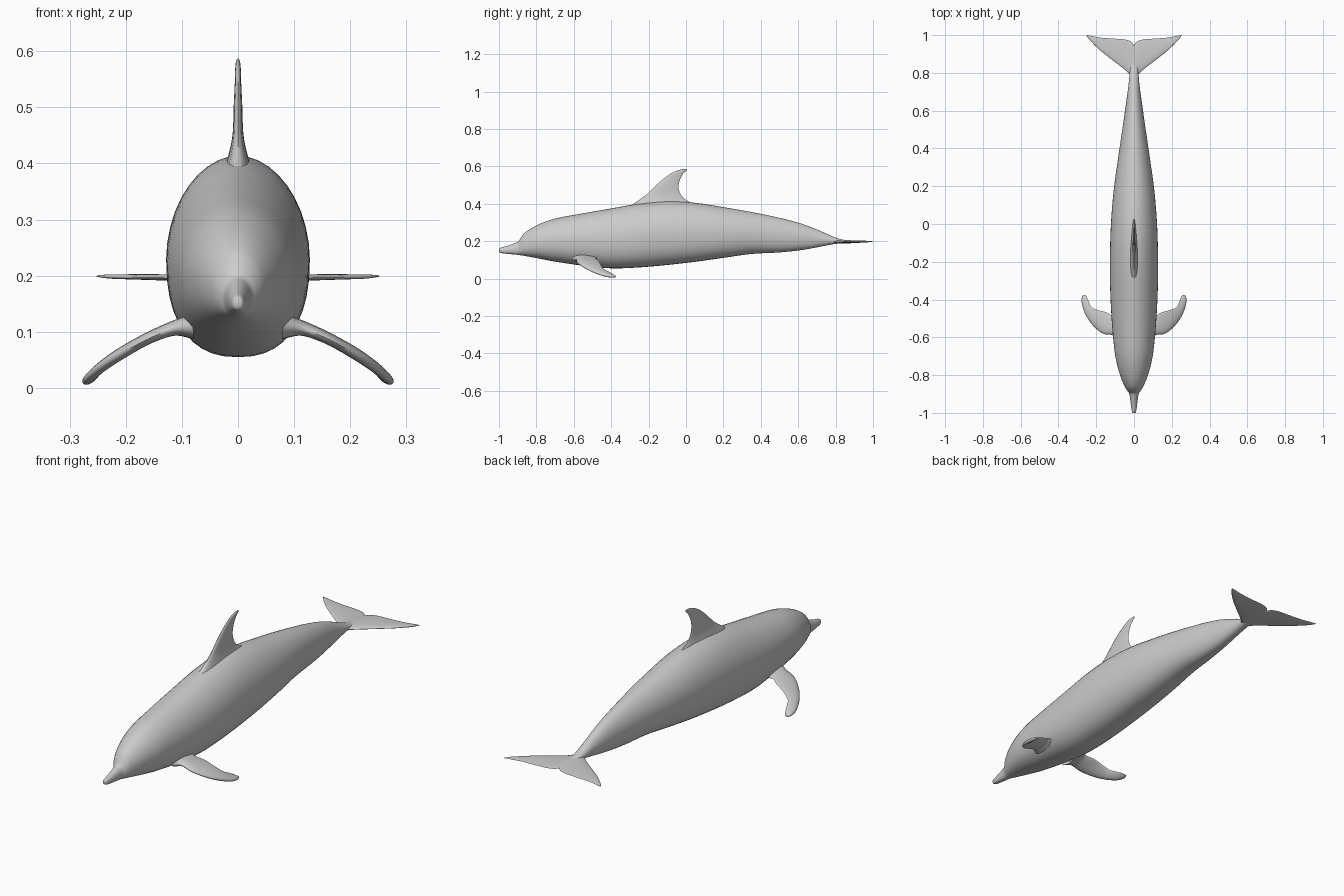
import bpy, bmesh, math
from mathutils import Vector

if "Cube" in bpy.data.objects:
    bpy.data.objects.remove(bpy.data.objects["Cube"])

skin = bpy.data.materials.new("light grey skin")
skin.diffuse_color = (0.6, 0.6, 0.6, 1)
skin.use_nodes = True
skin.node_tree.nodes["Principled BSDF"].inputs["Base Color"].default_value = skin.diffuse_color


def smooth_rows(rows, steps):
    """Catmull-Rom resampling of a table of stations."""
    rows = [Vector(r) for r in rows]
    out = []
    for i in range(len(rows) - 1):
        a, b, c, d = (rows[max(i - 1, 0)], rows[i], rows[i + 1],
                      rows[min(i + 2, len(rows) - 1)])
        for s in range(steps):
            t = s / steps
            out.append(0.5 * (2 * b + (c - a) * t + (2 * a - 5 * b + 4 * c - d) * t * t
                              + (3 * b - a - 3 * c + d) * t ** 3))
    return out + [rows[-1]]


def loft(name, rings, cap_start, mirrored=False):
    """Skin a list of equal-length point rings."""
    bm = bmesh.new()
    loops = [[bm.verts.new(p) for p in ring] for ring in rings]
    n = len(loops[0])
    for a, b in zip(loops, loops[1:]):
        for i in range(n):
            j = (i + 1) % n
            bm.faces.new((a[i], a[j], b[j], b[i]))
    bm.faces.new(loops[-1])
    if cap_start:
        bm.faces.new(loops[0][::-1])
    bmesh.ops.recalc_face_normals(bm, faces=bm.faces)
    me = bpy.data.meshes.new(name)
    bm.to_mesh(me)
    bm.free()
    me.materials.append(skin)
    ob = bpy.data.objects.new(name, me)
    bpy.context.collection.objects.link(ob)
    if mirrored:
        ob.modifiers.new("mirror", 'MIRROR')
    bpy.ops.object.select_all(action='DESELECT')
    ob.select_set(True)
    bpy.context.view_layer.objects.active = ob
    bpy.ops.object.shade_smooth_by_angle(angle=math.radians(60))
    return ob


def fin(name, sections, mirrored, n=20):
    """Sections: leading point, trailing point, half thickness."""
    rows = smooth_rows([(*lead, *trail, h) for lead, trail, h in sections], 5)
    leads = [Vector(r[0:3]) for r in rows]
    trails = [Vector(r[3:6]) for r in rows]
    mids = [(a + b) / 2 for a, b in zip(leads, trails)]
    rings = []
    for k, r in enumerate(rows):
        span = mids[min(k + 1, len(mids) - 1)] - mids[max(k - 1, 0)]
        normal = span.cross(trails[k] - leads[k]).normalized()
        ring = []
        for i in range(n):
            t = 2 * math.pi * i / n
            p = leads[k].lerp(trails[k], (1 - math.cos(t)) / 2)
            ring.append(p + normal * r[6] * math.sin(t) * (0.9 + 0.35 * math.cos(t)))
        rings.append(ring)
    return loft(name, rings, False, mirrored)


# Body and beak: y, underside z, top z, half width
body = [
    (-1.0, .146, .158, .006), (-.993, .138, .165, .011), (-.96, .133, .174, .016),
    (-.92, .129, .188, .021), (-.897, .127, .198, .026), (-.885, .125, .216, .034),
    (-.86, .121, .247, .049), (-.8, .110, .284, .074), (-.7, .091, .321, .099),
    (-.55, .069, .349, .115), (-.4, .055, .375, .124), (-.25, .060, .401, .128),
    (-.1, .073, .414, .126), (.05, .090, .405, .119), (.2, .111, .382, .105),
    (.35, .132, .356, .084), (.5, .140, .325, .062), (.62, .153, .293, .045),
    (.72, .171, .254, .031), (.8, .186, .219, .023), (.86, .190, .205, .016),
    (.93, .194, .199, .005)]
rings = []
for y, lo, hi, w in smooth_rows(body, 4):
    mid = lo + (hi - lo) * 0.49
    ring = []
    for i in range(40):
        a = 2 * math.pi * i / 40
        c, s = math.cos(a), math.sin(a)
        # fuller belly, slightly peaked back
        e = 2 / 1.9 if s > 0 else 2 / 2.35
        x = w * math.copysign(abs(c) ** e, c)
        z = mid + (hi - mid if s > 0 else mid - lo) * math.copysign(abs(s) ** e, s)
        ring.append((x, y, z))
    rings.append(ring)
loft("body", rings, True)

# Dorsal fin, swept back
fin("dorsal_fin", [
    ((0, -.32, .375), (0, .09, .385), .030), ((0, -.255, .418), (0, .005, .418), .017),
    ((0, -.205, .455), (0, -.028, .450), .010), ((0, -.15, .508), (0, -.040, .490), .008),
    ((0, -.10, .549), (0, -.032, .530), .006), ((0, -.05, .577), (0, -.014, .562), .005),
    ((0, -.01, .586), (0, .003, .577), .003), ((0, .002, .586), (0, .005, .583), .001)], False)

# Pectoral flippers, curving down and back
fin("flippers", [
    ((.08, -.61, .108), (.08, -.46, .112), .024), ((.115, -.588, .105), (.115, -.482, .108), .014),
    ((.165, -.580, .085), (.150, -.466, .095), .011), ((.215, -.540, .056), (.190, -.456, .075), .011),
    ((.250, -.490, .032), (.225, -.440, .052), .010), ((.271, -.440, .015), (.241, -.408, .034), .009),
    ((.277, -.400, .009), (.250, -.385, .020), .007), ((.270, -.377, .008), (.259, -.375, .012), .003)],
    True)

# Horizontal tail flukes with a centre notch
fin("flukes", [
    ((0, .76, .197), (0, .945, .198), .010), ((.022, .79, .196), (.015, .965, .198), .009),
    ((.055, .822, .195), (.05, .977, .198), .007), ((.12, .872, .196), (.12, .982, .198), .006),
    ((.18, .920, .197), (.18, .987, .199), .005), ((.228, .967, .198), (.222, .995, .199), .004),
    ((.248, .992, .199), (.244, .999, .199), .002), ((.252, .999, .199), (.250, 1.0, .199), .001)],
    True)
